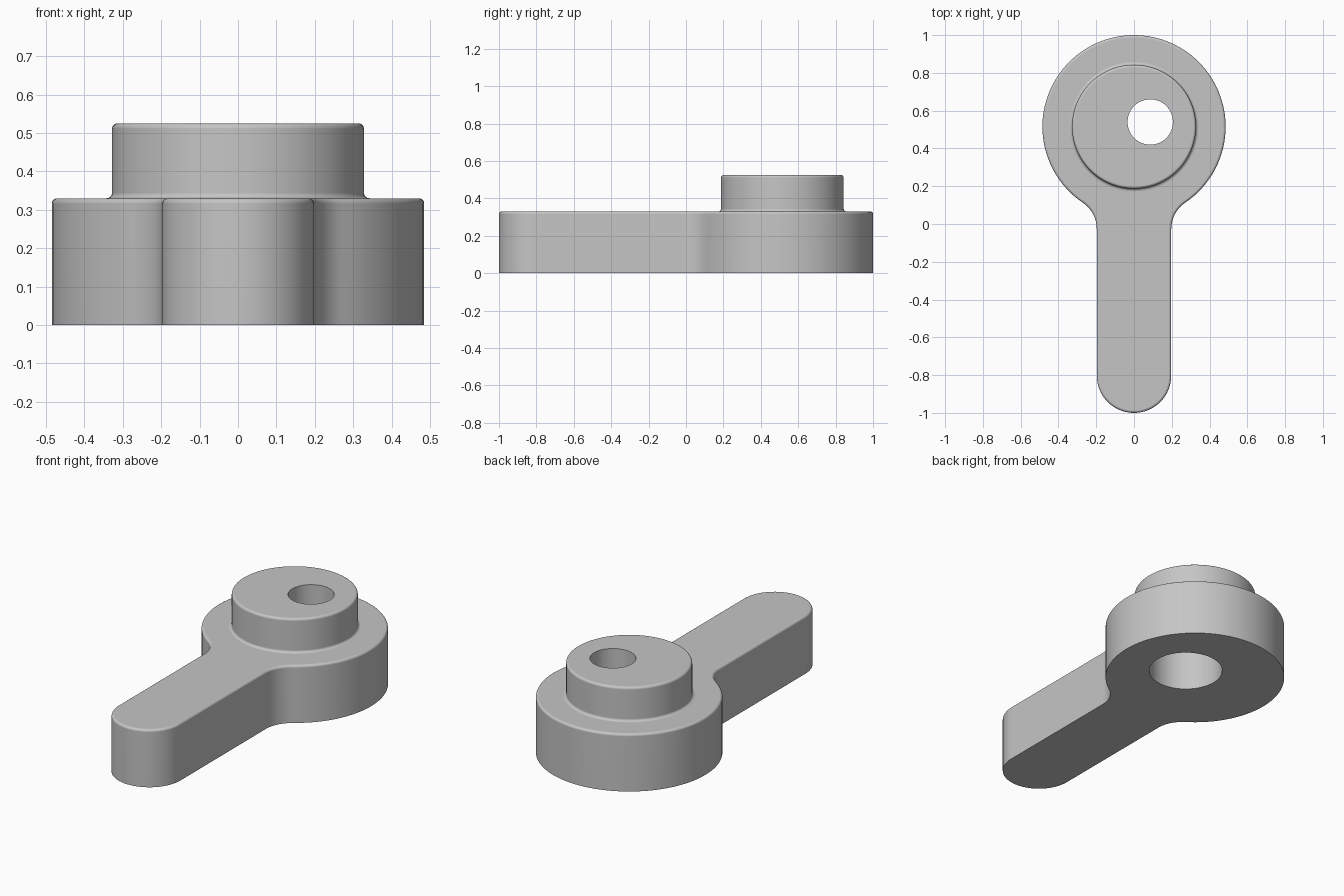
import bpy, bmesh
from math import pi, sin, cos, atan2, sqrt, radians

cube = bpy.data.objects.get("Cube")
if cube:
    bpy.data.objects.remove(cube, do_unlink=True)

HEAD_Y, HEAD_R = 0.515, 0.485      # round head
ARM_R, BLEND_R = 0.197, 0.17       # handle half width, blend into the head
PLATE_Z, BOSS_Z, BOSS_R = 0.33, 0.525, 0.328
EDGE = 0.014                       # rounding of the upper edges
HOLE = (0.086, 0.54)               # off-centre bore

grey = bpy.data.materials.new("plain grey")
grey.use_nodes = True
grey.diffuse_color = (0.56, 0.56, 0.56, 1)
grey.node_tree.nodes["Principled BSDF"].inputs["Base Color"].default_value = grey.diffuse_color


def arc(cx, cy, r, start, end, steps):
    angles = [start + (end - start) * i / steps for i in range(steps + 1)]
    return [(cx + r * cos(a), cy + r * sin(a)) for a in angles]


def make_object(name, bm):
    bmesh.ops.recalc_face_normals(bm, faces=bm.faces)
    mesh = bpy.data.meshes.new(name)
    bm.to_mesh(mesh)
    bm.free()
    mesh.materials.append(grey)
    obj = bpy.data.objects.new(name, mesh)
    bpy.context.collection.objects.link(obj)
    return obj


def activate(obj):
    bpy.ops.object.select_all(action='DESELECT')
    obj.select_set(True)
    bpy.context.view_layer.objects.active = obj


def bore(obj, radius):
    """Cut a vertical round hole through the whole part."""
    bpy.ops.mesh.primitive_cylinder_add(vertices=64, radius=radius, depth=2, location=(*HOLE, 0.3))
    cutter = bpy.context.object
    cutter.name = "bore_cutter"
    cutter.hide_render = True
    activate(obj)
    mod = obj.modifiers.new("bore", 'BOOLEAN')
    mod.object, mod.operation, mod.solver = cutter, 'DIFFERENCE', 'EXACT'
    bpy.ops.object.modifier_apply(modifier=mod.name)
    bpy.data.objects.remove(cutter, do_unlink=True)


def finish(obj):
    activate(obj)
    bpy.ops.object.shade_smooth_by_angle(angle=radians(30))
    mod = obj.modifiers.new("clean_flats", 'WEIGHTED_NORMAL')
    mod.keep_sharp = True


# Lever plate: right half of the outline, then mirrored
blend_x = ARM_R + BLEND_R
drop = sqrt((HEAD_R + BLEND_R) ** 2 - blend_x ** 2)
blend_y = HEAD_Y - drop
join = atan2(drop, -blend_x)
half = arc(0, -1 + ARM_R, ARM_R, -pi / 2, 0, 16)
half += arc(blend_x, blend_y, BLEND_R, pi, join, 10)
half += arc(0, HEAD_Y, HEAD_R, join - pi, pi / 2, 48)[1:]
outline = half + [(-x, y) for x, y in reversed(half[1:-1])]

bm = bmesh.new()
base = bm.faces.new([bm.verts.new((x, y, 0)) for x, y in outline])
top = bmesh.ops.extrude_face_region(bm, geom=[base], use_keep_orig=True)["geom"]
bmesh.ops.translate(bm, vec=(0, 0, PLATE_Z), verts=[v for v in top if isinstance(v, bmesh.types.BMVert)])
rim = [e for e in bm.edges if all(v.co.z > PLATE_Z / 2 for v in e.verts)]
bmesh.ops.bevel(bm, geom=rim, offset=EDGE, segments=4, profile=0.5, affect='EDGES')
lever = make_object("lever_plate", bm)
bore(lever, 0.198)
finish(lever)

# Raised boss: turned profile with a flared foot and a rounded top edge
profile = [(0, PLATE_Z - 0.002), (BOSS_R + EDGE, PLATE_Z - 0.002)]
profile += arc(BOSS_R + EDGE, PLATE_Z + EDGE, EDGE, -pi / 2, -pi, 4)
profile += arc(BOSS_R - EDGE, BOSS_Z - EDGE, EDGE, 0, pi / 2, 4)
profile += [(0, BOSS_Z)]
bm = bmesh.new()
points = [bm.verts.new((r, HEAD_Y, z)) for r, z in profile]
edges = [bm.edges.new(pair) for pair in zip(points, points[1:])]
bmesh.ops.spin(bm, geom=points + edges, cent=(0, HEAD_Y, 0), axis=(0, 0, 1),
               angle=2 * pi, steps=96, use_merge=True)
bmesh.ops.remove_doubles(bm, verts=bm.verts, dist=0.0005)
bmesh.ops.dissolve_limit(bm, angle_limit=0.001, verts=bm.verts, edges=bm.edges)
boss = make_object("raised_boss", bm)
bore(boss, 0.12)
finish(boss)
